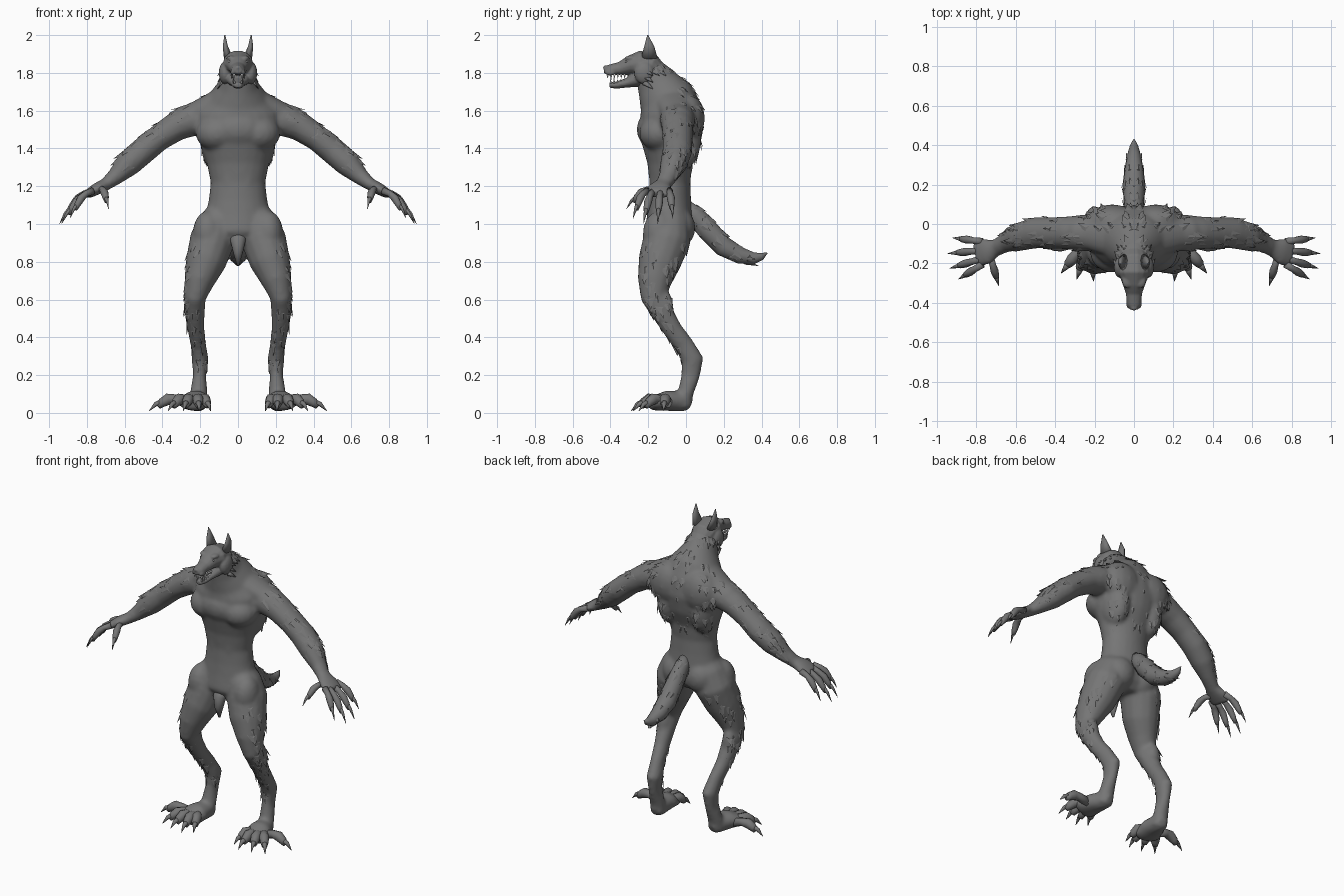
import bpy, bmesh, math, random
from mathutils import Vector, Matrix

random.seed(4)
if "Cube" in bpy.data.objects:
    bpy.data.objects.remove(bpy.data.objects["Cube"])

X, Y, Z = Vector((1, 0, 0)), Vector((0, 1, 0)), Vector((0, 0, 1))
SIDES = (1, -1)


def material(name, colour):
    m = bpy.data.materials.new(name)
    m.use_nodes = True
    m.diffuse_color = (*colour, 1)
    m.node_tree.nodes["Principled BSDF"].inputs["Base Color"].default_value = (*colour, 1)
    return m


FUR = material("grey fur", (.18, .18, .18))
TOOTH = material("white tooth", (.8, .8, .8))


def tube(bm, stations, axis=X, s=1, n=14):
    """Loft of ellipses; a station is x, y, z, radius along axis, other radius."""
    pts = [Vector((p[0] * s, p[1], p[2])) for p in stations]
    rings = []
    for i, p in enumerate(pts):
        t = (pts[min(i + 1, len(pts) - 1)] - pts[max(i - 1, 0)]).normalized()
        u = (axis - t * axis.dot(t)).normalized()
        v = t.cross(u)
        a, b = stations[i][3:]
        angles = [math.tau * k / n for k in range(n)]
        rings.append([bm.verts.new(p + u * a * math.cos(q) + v * b * math.sin(q)) for q in angles])
    for r, q in zip(rings, rings[1:]):
        for k in range(n):
            bm.faces.new((r[k], r[(k + 1) % n], q[(k + 1) % n], q[k]))
    bm.faces.new(rings[0])
    bm.faces.new(rings[-1])


def blob(bm, centre, size, s=1):
    c = Vector((centre[0] * s, centre[1], centre[2]))
    bmesh.ops.create_uvsphere(bm, u_segments=16, v_segments=10, radius=1,
                              matrix=Matrix.Translation(c) @ Matrix.Diagonal((*size, 1)))


def spike(bm, base, tip, r, s=1, n=8, flat=1, axis=Z, bend=(0, 0, 0)):
    """Curved tapering point, for claws, teeth, ears and tufts."""
    a, b = Vector(base), Vector(tip)
    mid = a.lerp(b, .5) + Vector(bend)
    tube(bm, [(*a, r, r * flat), (*mid, r * .6, r * .6 * flat), (*b, r * .06, r * .06)], axis, s, n)


def finish(name, bm, mat=FUR, voxel=0, smooth=0):
    bmesh.ops.recalc_face_normals(bm, faces=bm.faces)
    me = bpy.data.meshes.new(name)
    bm.to_mesh(me)
    bm.free()
    me.materials.append(mat)
    ob = bpy.data.objects.new(name, me)
    bpy.context.collection.objects.link(ob)
    for p in me.polygons:
        p.use_smooth = True
    if voxel:
        r = ob.modifiers.new("fuse", 'REMESH')
        r.mode, r.voxel_size, r.use_smooth_shade = 'VOXEL', voxel, True
        m = ob.modifiers.new("soften", 'SMOOTH')
        m.factor, m.iterations = .5, smooth
    return ob


# Body: torso, muscles, arms and legs fused into one skin
body = bmesh.new()
tube(body, [(0, -.1, .89, .1, .08), (0, -.095, .95, .17, .125), (0, -.085, 1.05, .17, .12),
            (0, -.085, 1.13, .155, .112), (0, -.085, 1.22, .145, .108), (0, -.085, 1.32, .165, .12),
            (0, -.08, 1.42, .2, .155), (0, -.075, 1.52, .23, .17), (0, -.08, 1.6, .22, .165),
            (0, -.105, 1.67, .16, .15), (0, -.15, 1.74, .105, .115), (0, -.18, 1.8, .085, .09),
            (0, -.2, 1.85, .06, .06)], n=24)
blob(body, (0, -.15, 1.5), (.17, .112, .11))
SHOULDER_SLOPE = [(.04, -.08, 1.7, .09, .05), (.13, -.06, 1.64, .1, .06), (.25, -.045, 1.58, .08, .055)]
ARM = [(.16, -.05, 1.56, .09, .09), (.25, -.045, 1.55, .095, .088), (.33, -.045, 1.515, .085, .078),
       (.42, -.045, 1.455, .08, .07), (.5, -.045, 1.39, .08, .072), (.58, -.065, 1.32, .073, .07),
       (.65, -.095, 1.25, .05, .046), (.7, -.12, 1.21, .044, .034), (.75, -.14, 1.185, .07, .032),
       (.8, -.155, 1.155, .066, .024)]
LEG = [(.08, -.085, 1.1, .06, .07), (.105, -.09, 1.02, .098, .11), (.135, -.1, .92, .12, .128),
       (.17, -.14, .8, .108, .115), (.205, -.165, .7, .082, .092), (.228, -.17, .61, .058, .07),
       (.23, -.125, .53, .054, .058), (.222, -.07, .44, .045, .052), (.21, -.01, .36, .041, .052),
       (.2, .035, .28, .045, .06), (.203, .025, .2, .035, .05), (.208, 0, .11, .046, .042),
       (.21, -.02, .03, .05, .04)]
FOOT = [(.205, .025, .04, .03, .03), (.21, -.02, .06, .052, .055), (.225, -.1, .065, .075, .055),
        (.24, -.16, .052, .085, .042), (.25, -.19, .042, .06, .028)]
MUSCLES = [((.11, -.14, 1.48), (.115, .108, .095)),    # chest
           ((.27, -.045, 1.545), (.085, .09, .085)),   # shoulder
           ((.11, .015, 1.56), (.13, .085, .13)),      # shoulder blade
           ((.12, -.03, 1.44), (.08, .11, .16)),       # flank
           ((.08, -.03, .98), (.095, .08, .1)),        # buttock
           ((.045, -.15, 1.25), (.05, .04, .13)),      # belly
           ((.16, -.14, .95), (.08, .09, .12)),        # hip
           ((.235, -.11, .55), (.045, .045, .1))]      # calf
for s in SIDES:
    tube(body, SHOULDER_SLOPE, Y, s)
    tube(body, ARM, Y, s)
    tube(body, LEG, X, s)
    tube(body, FOOT, X, s)
    for centre, size in MUSCLES:
        blob(body, centre, size, s)
body = finish("body", body, voxel=.011, smooth=9)

# Fingers and toes with claws
TOES = [(.145, -.25), (.205, -.29), (.29, -.28), (.37, -.25), (.47, -.12)]
FINGERS = [(.92, -.07, 1.03), (.945, -.15, 1), (.935, -.225, 1), (.89, -.28, 1.03), (.685, -.315, 1.08)]


def digit(bm, claws, root, tip, r, rise, s):
    a, b = Vector(root), Vector(tip)
    path = [a.lerp(b, f) + Z * h for f, h in ((0, 0), (.3, rise * .8), (.5, rise), (.66, rise * .7), (.76, rise * .3))]
    tube(bm, [(*p, r * k, r * k) for p, k in zip(path, (1, .85, 1.05, .85, .5))], Z, s, 10)
    spike(claws, path[3], b, r * .7, s, bend=Z * rise * .35)


digits, claws = bmesh.new(), bmesh.new()
for s in SIDES:
    for x, y in TOES:
        digit(digits, claws, (.23 + (x - .26) * .2, -.1, .055), (x, y, .01), .029, .04, s)
    for tip in FINGERS:
        thumb = tip[0] < .8
        root = (.73, -.16, 1.185) if thumb else (.77, -.15 + (tip[1] + .18) * .55, 1.175)
        digit(digits, claws, root, tip, .02, .035, s)
finish("fingers_and_toes", digits)
finish("claws", claws)

# Head: skull with muzzle, brows, cheeks and nose, and an open lower jaw
head = bmesh.new()
tube(head, [(0, -.14, 1.79, .06, .055), (0, -.19, 1.83, .082, .075), (0, -.25, 1.85, .08, .07),
            (0, -.3, 1.84, .06, .05), (0, -.35, 1.822, .042, .036), (0, -.41, 1.815, .035, .028),
            (0, -.434, 1.815, .02, .018)])
tube(head, [(0, -.2, 1.78, .07, .05), (0, -.26, 1.765, .064, .042), (0, -.31, 1.748, .044, .026),
            (0, -.37, 1.735, .032, .019), (0, -.405, 1.735, .02, .014)])
blob(head, (0, -.427, 1.828), (.018, .012, .012))
for s in SIDES:
    blob(head, (.035, -.29, 1.878), (.026, .034, .014), s)
    blob(head, (.068, -.22, 1.8), (.034, .055, .06), s)
    blob(head, (.026, -.4, 1.803), (.014, .03, .017), s)
finish("head", head, voxel=.006, smooth=2)

ears, eyes, ruff = bmesh.new(), bmesh.new(), bmesh.new()
for s in SIDES:
    spike(ears, (.052, -.195, 1.88), (.07, -.203, 2), .044, s, 10, .55, Y, (.006, .004, 0))
    blob(eyes, (.042, -.316, 1.858), (.009, .008, .007), s)
    for i in range(9):
        row, col = divmod(i, 3)
        base = Vector((.084 - .01 * row, -.22 + .035 * row, 1.82 - .035 * col))
        spike(ruff, base, base + Vector((.024, .045, -.035)), .02, s, 5, .35, Y)
finish("ears", ears)
finish("eyes", eyes)
finish("cheek_ruff", ruff)

# Teeth: long fangs at the front, smaller ones behind
teeth = bmesh.new()
for s in SIDES:
    for i in range(6):
        y = -.415 + i * .018
        x = .021 + .0025 * i
        size = .036 if i == 1 else .022
        spike(teeth, (x, y, 1.793), (x, y, 1.793 - size), .007, s, 6, axis=X)
        spike(teeth, (x * .85, y + .016, 1.745), (x * .85, y + .016, 1.747 + size), .006, s, 6, axis=X)
finish("teeth", teeth, TOOTH)

# Tail and groin fur
tail = bmesh.new()
tube(tail, [(0, 0, 1.09, .035, .04), (0, .05, 1.045, .045, .05), (0, .11, .975, .052, .058),
            (0, .2, .88, .058, .055), (0, .29, .832, .046, .045), (0, .36, .818, .032, .032),
            (0, .4, .828, .02, .02), (0, .43, .847, .003, .003)])
tail = finish("tail", tail)
groin = bmesh.new()
tube(groin, [(0, -.15, .96, .05, .03), (0, -.19, .91, .04, .035), (0, -.195, .85, .026, .03), (0, -.19, .78, .006, .008)])
finish("groin_fur", groin)


# Fur tufts lying along the skin
def tuft(bm, p, n, d, length, lift):
    d = (d - n * d.dot(n)).normalized()
    w = n.cross(d) * length * .45
    for s in SIDES:
        flip = Vector((s, 1, 1))
        a, b, c, e = (bm.verts.new(q * flip) for q in
                      (p - w - n * .006, p + w - n * .006, p + n * lift * .5 + d * length * .3, p + d * length + n * lift))
        for f in ((a, c, e), (c, b, e), (a, b, c), (a, e, b)):
            bm.faces.new(f)


def furry(p, n):
    if p.x > .24 and p.z > 1.2:
        return p.x < .66 and n.z > -.2
    if p.z > 1.25:
        return n.y > .15
    return .25 < p.z < .92 and (n.x > .35 or (p.z < .66 and n.y < -.3))


tufts = bmesh.new()
graph = bpy.context.evaluated_depsgraph_get()
for ob, count in ((body, 150), (tail, 16)):
    skin = ob.evaluated_get(graph).to_mesh()
    spots = [(p.center.copy(), p.normal.copy()) for p in skin.polygons if p.center.x > 0 and
             (p.center.y < .34 if ob is tail else furry(p.center, p.normal))]
    for p, n in random.sample(spots, min(count, len(spots))):
        if ob is tail:
            flow = Vector((0, 1, -.6))
        elif p.x > .24 and p.z > 1.2:
            flow = Vector((1, .1, -.8))
        else:
            flow = Vector((.1, .15, -1))
        tuft(tufts, p, n, flow, random.uniform(.04, .075), random.uniform(.002, .01))
tufts = finish("fur_tufts", tufts)
for p in tufts.data.polygons:
    p.use_smooth = False
